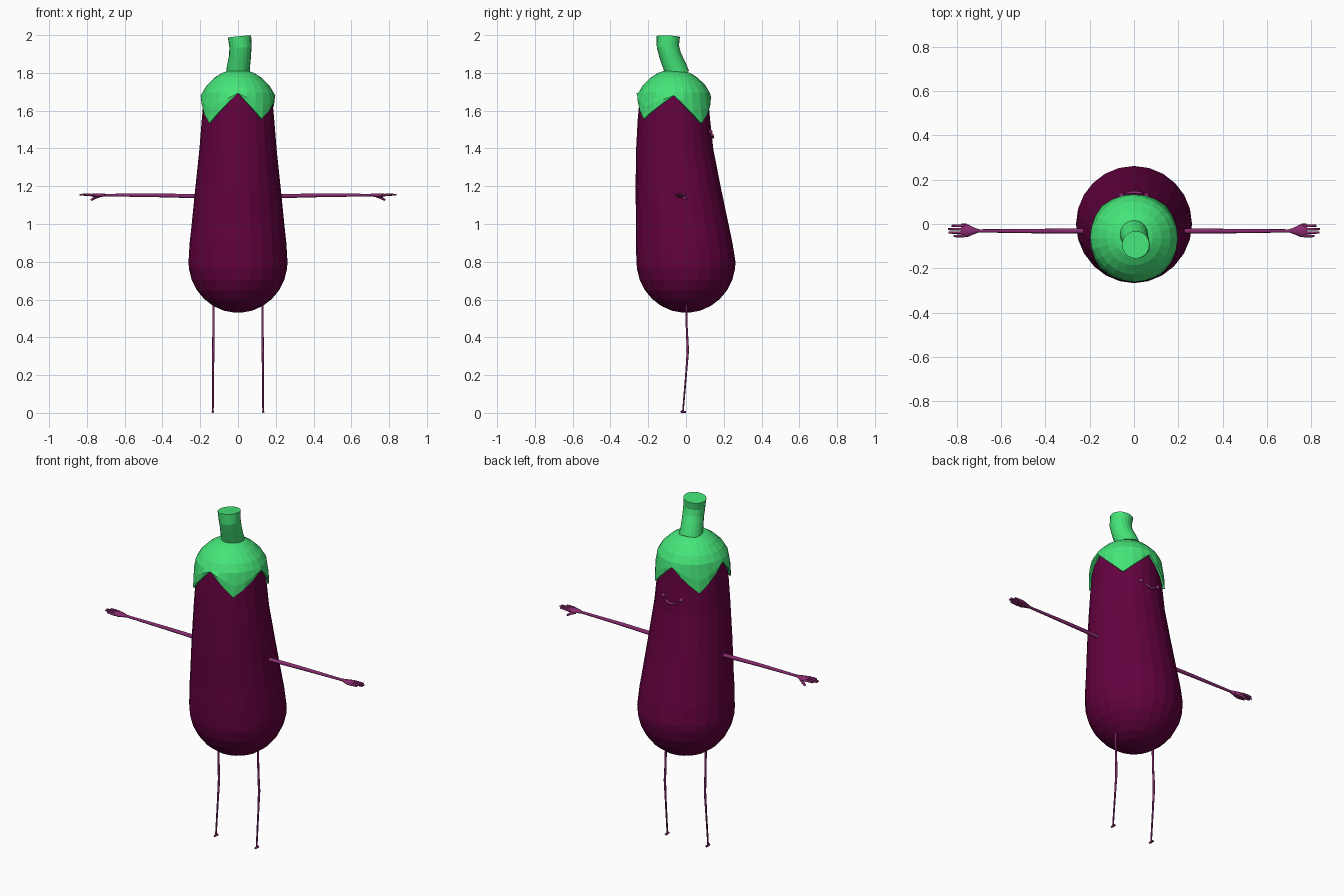
import bpy, bmesh, math
from mathutils import Vector

if "Cube" in bpy.data.objects:
    bpy.data.objects.remove(bpy.data.objects["Cube"])

SEG = 24
QUARTER = SEG // 4


def material(name, rgb):
    m = bpy.data.materials.new(name)
    m.diffuse_color = (*rgb, 1)
    m.use_nodes = True
    m.node_tree.nodes["Principled BSDF"].inputs["Base Color"].default_value = m.diffuse_color
    return m


PURPLE = material("aubergine purple", (0.125, 0.0005, 0.05))
GREEN = material("leaf green", (0.06, 0.78, 0.19))
LIMB = material("light plum", (0.25, 0.025, 0.16))


def loft(name, rings, mat, mirror=False, angle=None):
    """Skin a list of equally sized point rings and cap both ends."""
    bm = bmesh.new()
    rows = [[bm.verts.new(p) for p in ring] for ring in rings]
    n = len(rows[0])
    for lo, hi in zip(rows, rows[1:]):
        for i in range(n):
            j = (i + 1) % n
            bm.faces.new((lo[i], lo[j], hi[j], hi[i]))
    bm.faces.new(rows[0][::-1])
    bm.faces.new(rows[-1])
    bmesh.ops.recalc_face_normals(bm, faces=bm.faces)
    me = bpy.data.meshes.new(name)
    bm.to_mesh(me)
    bm.free()
    me.materials.append(mat)
    ob = bpy.data.objects.new(name, me)
    bpy.context.collection.objects.link(ob)
    if angle:
        bpy.ops.object.select_all(action='DESELECT')
        ob.select_set(True)
        bpy.context.view_layer.objects.active = ob
        bpy.ops.object.shade_smooth_by_angle(angle=math.radians(angle))
    if mirror:
        ob.modifiers.new("mirror", 'MIRROR')
    return ob


def tube(name, pts, radii, mat, sides=10, mirror=False, up=(0, 0, 1), angle=80):
    """Sweep an ellipse (side radius, up radius) along a path."""
    pts = [Vector(p) for p in pts]
    rings = []
    for k, p in enumerate(pts):
        t = (pts[min(k + 1, len(pts) - 1)] - pts[max(k - 1, 0)]).normalized()
        s = t.cross(Vector(up)).normalized()
        u = s.cross(t)
        a, b = radii[k] if isinstance(radii[k], tuple) else (radii[k],) * 2
        rings.append([p + s * a * math.cos(w) + u * b * math.sin(w)
                      for w in (2 * math.pi * i / sides for i in range(sides))])
    return loft(name, rings, mat, mirror, angle)


def circle(r, yc, z):
    return [(r * math.cos(w), yc + r * math.sin(w), z)
            for w in (2 * math.pi * i / SEG for i in range(SEG))]


# Body: round bottom, then a leaning taper (height, centre y, radius)
SIDE = [(0.80, 0.0, 0.262), (0.90, -0.010, 0.256), (1.0, -0.020, 0.245),
        (1.2, -0.042, 0.225), (1.4, -0.060, 0.204), (1.55, -0.064, 0.192),
        (1.66, -0.064, 0.182)]


def body_at(z):
    for (z0, y0, r0), (z1, y1, r1) in zip(SIDE, SIDE[1:]):
        if z <= z1:
            f = (z - z0) / (z1 - z0)
            return y0 + f * (y1 - y0), r0 + f * (r1 - r0)
    return SIDE[-1][1:]


rings = []
for k in range(7):
    w = math.radians(4 + 13 * k)
    rings.append(circle(0.262 * math.sin(w), 0, 0.80 - 0.27 * math.cos(w)))
rings += [circle(r, y, z) for z, y, r in SIDE]
rings += [circle(0.15, -0.064, 1.72), circle(0.07, -0.064, 1.77)]
loft("body", rings, PURPLE)

# Leaf cap: dome with four pointed sepals near the diagonals
DOME = [(1.695, 0.189), (1.735, 0.165), (1.775, 0.124), (1.80, 0.085),
        (1.815, 0.04), (1.818, 0.01)]
SEPALS = [(0.140, 0), (0.140, 0), (0.155, -3), (0.132, -7)]  # length, twist


def hem(gap, drop):
    ring = []
    for i in range(SEG):
        length, twist = SEPALS[i // QUARTER]
        point = 1 - abs((i % QUARTER) - QUARTER / 2) / (QUARTER / 2)
        w = 2 * math.pi * i / SEG
        z = 1.68 - length * point * drop - 0.012 * math.sin(w)
        w += math.radians(twist) * point * drop
        y, r = body_at(z)
        r += gap
        ring.append((r * math.cos(w), y + r * math.sin(w), z))
    return ring


cap_rings = [hem(0.002, 1), hem(0.013, 1), hem(0.016, 0.5)]
cap_rings += [circle(r, -0.063, z) for z, r in DOME]
cap = loft("leaf_cap", cap_rings, GREEN)
# Open the underside so the sepals hang freely over the body
bm = bmesh.new()
bm.from_mesh(cap.data)
under = [f for f in bm.faces if len(f.verts) == SEG and f.calc_center_median().z < 1.7]
bmesh.ops.delete(bm, geom=under, context='FACES')
bm.to_mesh(cap.data)
bm.free()

# Bent stem, curling back towards its top
tube("stem", [(0, -0.045, 1.79), (0.002, -0.058, 1.83), (0.011, -0.083, 1.89),
              (0.013, -0.096, 1.94), (0.008, -0.094, 1.992)],
     [0.064, 0.061, 0.058, 0.059, 0.062], GREEN, 20, up=(0, 1, 0), angle=10)

# Arms and hands
tube("arms", [(0.18, -0.031, 1.147), (0.45, -0.032, 1.152), (0.72, -0.031, 1.153)],
     [0.012, 0.010, 0.007], LIMB, mirror=True)
tube("palms", [(0.70, -0.031, 1.153), (0.725, -0.031, 1.153),
               (0.75, -0.031, 1.152), (0.782, -0.031, 1.153)],
     [(0.007, 0.007), (0.016, 0.010), (0.027, 0.011), (0.026, 0.007)],
     LIMB, mirror=True)
for k, tip in enumerate((0.825, 0.84, 0.838, 0.815)):
    y = -0.008 - 0.0155 * k
    tube(f"fingers_{k + 1}", [(0.765, y, 1.153), (0.80, y, 1.155), (tip, y, 1.155)],
         [0.0065, 0.006, 0.0045], LIMB, 8, mirror=True)
tube("thumbs", [(0.735, -0.020, 1.149), (0.76, -0.006, 1.139), (0.778, -0.003, 1.126)],
     [0.009, 0.008, 0.005], LIMB, 8, mirror=True)

# Thin legs with small feet
tube("legs", [(0.13, 0.0, 0.60), (0.13, 0.004, 0.45), (0.131, 0.010, 0.33),
              (0.132, 0.0, 0.20), (0.133, -0.016, 0.01)],
     [0.006, 0.0055, 0.0065, 0.005, 0.0045], LIMB, mirror=True, up=(0, 1, 0))
tube("feet", [(0.133, -0.030, 0.006), (0.133, -0.020, 0.006), (0.133, 0.0, 0.005)],
     [(0.005, 0.005), (0.007, 0.006), (0.007, 0.005)], LIMB, 8, mirror=True)


# Face: two eye beads and a smile on the surface of the body
def on_body(x, z, lift):
    y, r = body_at(z)
    return Vector((x, y + math.sqrt(r * r - x * x) + lift, z))


eye = on_body(0.057, 1.488, 0.003)
tube("eyes", [eye + Vector((0, d, 0)) for d in (-0.012, 0.0, 0.007, 0.011)],
     [0.011, 0.012, 0.009, 0.003], LIMB, 10, mirror=True)
smile = [on_body(0.034 * s / 3, 1.458 + 0.014 * (s / 3) ** 2, 0.005)
         for s in range(-3, 4)]
tube("smile", smile, [0.008, 0.007, 0.007, 0.007, 0.007, 0.007, 0.008], LIMB, 8)
